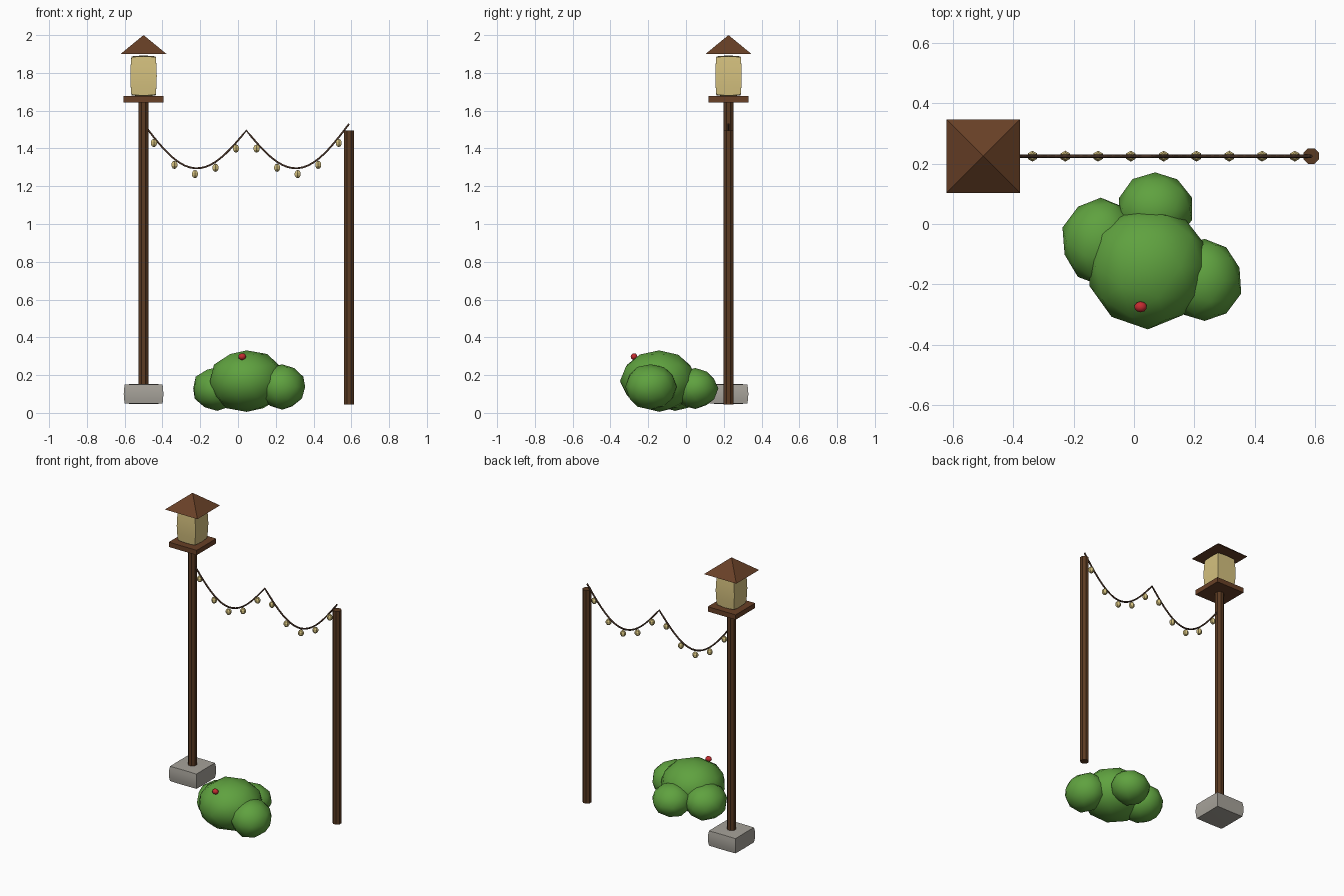
import bpy, bmesh, math, random
from mathutils import Vector

if "Cube" in bpy.data.objects:
    bpy.data.objects.remove(bpy.data.objects["Cube"])

random.seed(4)


def material(name, r, g, b):
    m = bpy.data.materials.new(name)
    m.diffuse_color = (r, g, b, 1)
    m.use_nodes = True
    m.node_tree.nodes["Principled BSDF"].inputs["Base Color"].default_value = m.diffuse_color
    return m


WOOD = material("post_brown", 0.105, 0.043, 0.016)
ROOF = material("roof_brown", 0.14, 0.052, 0.02)
STONE = material("stone_grey", 0.38, 0.36, 0.32)
GLOW = material("lamp_cream", 0.66, 0.53, 0.21)
LEAF = material("leaf_green", 0.115, 0.36, 0.05)
BERRY = material("berry_red", 0.55, 0.025, 0.03)
CORD = material("cord_dark", 0.06, 0.03, 0.018)

LX, RX, PY = -0.5, 0.588, 0.225    # post positions


def finish(bm, name, mat, smooth=None):
    me = bpy.data.meshes.new(name)
    bmesh.ops.recalc_face_normals(bm, faces=bm.faces)
    bm.to_mesh(me)
    bm.free()
    ob = bpy.data.objects.new(name, me)
    bpy.context.collection.objects.link(ob)
    me.materials.append(mat)
    if smooth:
        bpy.ops.object.select_all(action='DESELECT')
        ob.select_set(True)
        bpy.context.view_layer.objects.active = ob
        bpy.ops.object.shade_smooth_by_angle(angle=math.radians(smooth))
    return ob


def place(bm, size, loc):
    bmesh.ops.scale(bm, vec=size, verts=bm.verts)
    bmesh.ops.translate(bm, vec=loc, verts=bm.verts)


def box(name, mat, size, loc, bulge=0.0):
    """Box; with bulge, the corners and edges are drawn in a little."""
    bm = bmesh.new()
    bmesh.ops.create_cube(bm, size=1)
    if bulge:
        bmesh.ops.subdivide_edges(bm, edges=bm.edges[:], cuts=3, use_grid_fill=True)
        for v in bm.verts:
            x, y, z = (2 * c for c in v.co)
            v.co = Vector((x * (1 - bulge * z * z), y * (1 - bulge * z * z),
                           z * (1 - bulge * (x * x + y * y) / 2))) / 2
    place(bm, size, loc)
    return finish(bm, name, mat, 30 if bulge else None)


def cone(name, mat, sides, r1, r2, z0, z1, x, y, turn=0.0, smooth=None):
    bm = bmesh.new()
    bmesh.ops.create_cone(bm, cap_ends=True, segments=sides, radius1=r1, radius2=r2, depth=z1 - z0)
    for v in bm.verts:
        v.co.xy = (v.co.x * math.cos(turn) - v.co.y * math.sin(turn),
                   v.co.x * math.sin(turn) + v.co.y * math.cos(turn))
    place(bm, (1, 1, 1), (x, y, (z0 + z1) / 2))
    return finish(bm, name, mat, smooth)


def blob(name, mat, size, loc, jitter):
    bm = bmesh.new()
    bmesh.ops.create_icosphere(bm, subdivisions=2, radius=1)
    for v in bm.verts:
        v.co *= 1 + random.uniform(-jitter, jitter)
    place(bm, size, loc)
    return finish(bm, name, mat, 60)


# Lantern post: stone, post, tray, lamp and pyramid roof
box("base_stone", STONE, (0.21, 0.21, 0.105), (LX, PY, 0.10), 0.05)
cone("lantern_post", WOOD, 8, 0.028, 0.028, 0.14, 1.65, LX, PY, math.pi / 8)
box("lantern_tray", ROOF, (0.21, 0.21, 0.033), (LX, PY, 1.66))
box("lantern_lamp", GLOW, (0.14, 0.14, 0.215), (LX, PY, 1.784), 0.08)
cone("lantern_roof", ROOF, 4, 0.122 * math.sqrt(2), 0, 1.90, 2.0, LX, PY, math.pi / 4)

# Second post
cone("string_post", WOOD, 8, 0.028, 0.028, 0.045, 1.495, RX, PY, math.pi / 8)


# Light string: two swags between the posts
def sag(t):
    z = 1.53 - 0.21 * abs(math.sin(2 * math.pi * t)) - 0.035 * math.sin(math.pi * t)
    return Vector((LX + (RX - LX) * t, PY, z))


N = 40
curve = bpy.data.curves.new("light_cord", 'CURVE')
curve.dimensions = '3D'
curve.bevel_depth = 0.0055
curve.bevel_resolution = 1
curve.use_fill_caps = True
spline = curve.splines.new('POLY')
spline.points.add(N)
for i, p in enumerate(spline.points):
    p.co = (*sag(i / N), 1)
curve.materials.append(CORD)
bpy.context.collection.objects.link(bpy.data.objects.new("light_cord", curve))

# Bulbs hanging under the cord
for i in range(10):
    bm = bmesh.new()
    bmesh.ops.create_uvsphere(bm, u_segments=6, v_segments=5, radius=0.019)
    place(bm, (1, 1, 1.15), sag((i + 0.5) / 10) - Vector((0, 0, 0.031)))
    finish(bm, f"bulb_{i + 1}", GLOW)

# Bush with one berry
blob("bush_main", LEAF, (0.203, 0.203, 0.165), (0.046, -0.142, 0.168), 0.03)
blob("bush_right", LEAF, (0.125, 0.138, 0.12), (0.234, -0.187, 0.138), 0.03)
blob("bush_left", LEAF, (0.13, 0.145, 0.118), (-0.11, -0.058, 0.128), 0.03)
blob("bush_back", LEAF, (0.125, 0.12, 0.107), (0.07, 0.05, 0.13), 0.03)
blob("berry", BERRY, (0.021, 0.018, 0.018), (0.022, -0.275, 0.298), 0.0)
